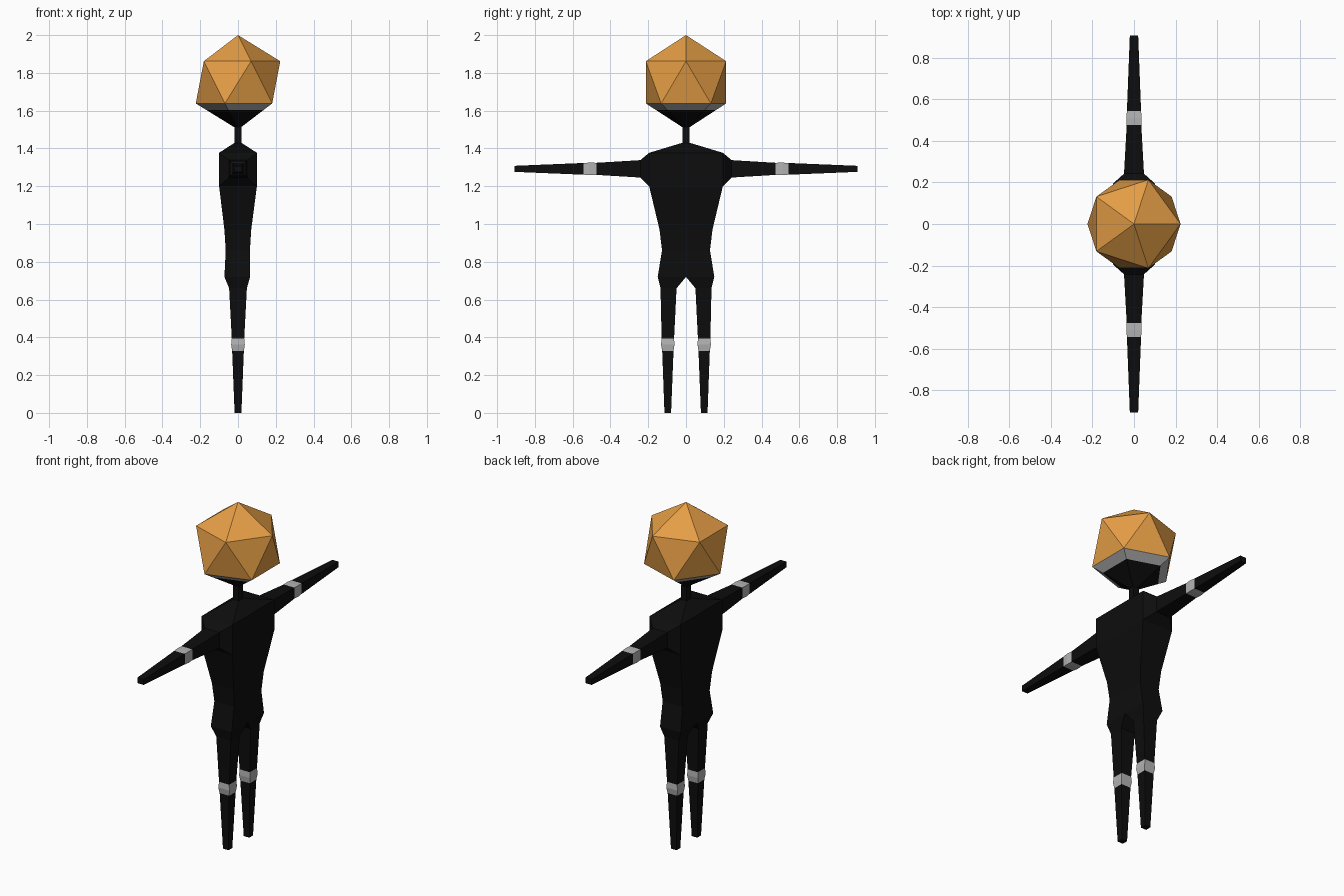
import bpy
import bmesh
from mathutils import Vector

cube = bpy.data.objects.get("Cube")
if cube:
    bpy.data.objects.remove(cube, do_unlink=True)


def material(name, rgb):
    m = bpy.data.materials.new(name)
    m.use_nodes = True
    m.diffuse_color = (*rgb, 1)
    bsdf = next(n for n in m.node_tree.nodes if n.type == 'BSDF_PRINCIPLED')
    bsdf.inputs["Base Color"].default_value = (*rgb, 1)
    return m


BLACK = material("black", (0.004, 0.004, 0.004))
GREY = material("light grey", (0.45, 0.45, 0.45))
ORANGE = material("orange", (0.78, 0.34, 0.06))


def finish(bm, name, mats, mirror=False):
    bmesh.ops.recalc_face_normals(bm, faces=bm.faces)
    me = bpy.data.meshes.new(name)
    bm.to_mesh(me)
    bm.free()
    for m in mats:
        me.materials.append(m)
    ob = bpy.data.objects.new(name, me)
    bpy.context.collection.objects.link(ob)
    if mirror:
        mod = ob.modifiers.new("Mirror", 'MIRROR')
        mod.use_axis = (False, True, False)
        mod.use_clip = False
    return ob


def rect_z(x0, x1, y0, y1, z):
    return [Vector(p) for p in ((x0, y0, z), (x1, y0, z), (x1, y1, z), (x0, y1, z))]


def rect_y(hx, z0, z1, y):
    return [Vector(p) for p in ((-hx, y, z0), (hx, y, z0), (hx, y, z1), (-hx, y, z1))]


def loft(rings, band=(), cap=False):
    """Join four-sided rings; segments listed in band get material 1."""
    bm = bmesh.new()
    vs = [[bm.verts.new(p) for p in r] for r in rings]
    for s in range(len(vs) - 1):
        a, b = vs[s], vs[s + 1]
        for i in range(4):
            j = (i + 1) % 4
            f = bm.faces.new((a[i], a[j], b[j], b[i]))
            f.material_index = 1 if s in band else 0
    if cap:
        bm.faces.new(vs[-1])
    return bm


# Torso, shoulders and neck: front/back depth, half width, height
torso = [(-0.072, 0.064, 0.15, 0.72), (-0.065, 0.063, 0.127, 0.86),
         (-0.072, 0.070, 0.14, 0.97), (-0.10, 0.10, 0.195, 1.20),
         (-0.10, 0.10, 0.195, 1.377), (-0.018, 0.018, 0.019, 1.43),
         (-0.018, 0.018, 0.019, 1.515)]
bm = loft([rect_z(x0, x1, -w, w, z) for x0, x1, w, z in torso])
# Open the sides where the arms join
holes = [f for f in bm.faces
         if all(abs(v.co.y) > 0.19 and v.co.z > 1.19 for v in f.verts)
         and abs(f.normal.y) >= 0 and max(v.co.y for v in f.verts) - min(v.co.y for v in f.verts) < 0.01]
bmesh.ops.delete(bm, geom=holes, context='FACES')
finish(bm, "torso", [BLACK])

# Arms: flared shoulder, upper arm, elbow band, forearm
ARM_Z = 1.292
arm = [rect_y(0.10, 1.20, 1.377, 0.195)]
for y, hx, hz in ((0.242, 0.048, 0.046), (0.475, 0.035, 0.032), (0.51, 0.037, 0.033),
                  (0.543, 0.034, 0.031), (0.907, 0.020, 0.016)):
    arm.append(rect_y(hx, ARM_Z - hz, ARM_Z + hz, y))
finish(loft(arm, band=(2, 3), cap=True), "arms", [BLACK, GREY], mirror=True)

# Legs: hip, thigh, knee band, shin
leg = [rect_z(-0.072, 0.064, 0.0, 0.15, 0.72)]
for z, hx, y0, y1 in ((0.66, 0.047, 0.05, 0.135), (0.395, 0.033, 0.063, 0.129),
                      (0.362, 0.036, 0.061, 0.132), (0.328, 0.031, 0.066, 0.126),
                      (0.0, 0.018, 0.079, 0.114)):
    leg.append(rect_z(-hx, hx, y0, y1, z))
finish(loft(leg, band=(2, 3), cap=True), "legs", [BLACK, GREY], mirror=True)

# Head: icosahedron with a grey rim and black underside
bm = bmesh.new()
bmesh.ops.create_icosphere(bm, subdivisions=1, radius=0.25)
bmesh.ops.translate(bm, verts=bm.verts, vec=(0, 0, 1.75))
bmesh.ops.bisect_plane(bm, geom=bm.verts[:] + bm.edges[:] + bm.faces[:],
                       plane_co=(0, 0, 1.603), plane_no=(0, 0, 1))
for f in bm.faces:
    top = max(v.co.z for v in f.verts)
    f.material_index = 2 if top < 1.61 else 1 if top < 1.65 else 0
finish(bm, "head", [ORANGE, GREY, BLACK])
